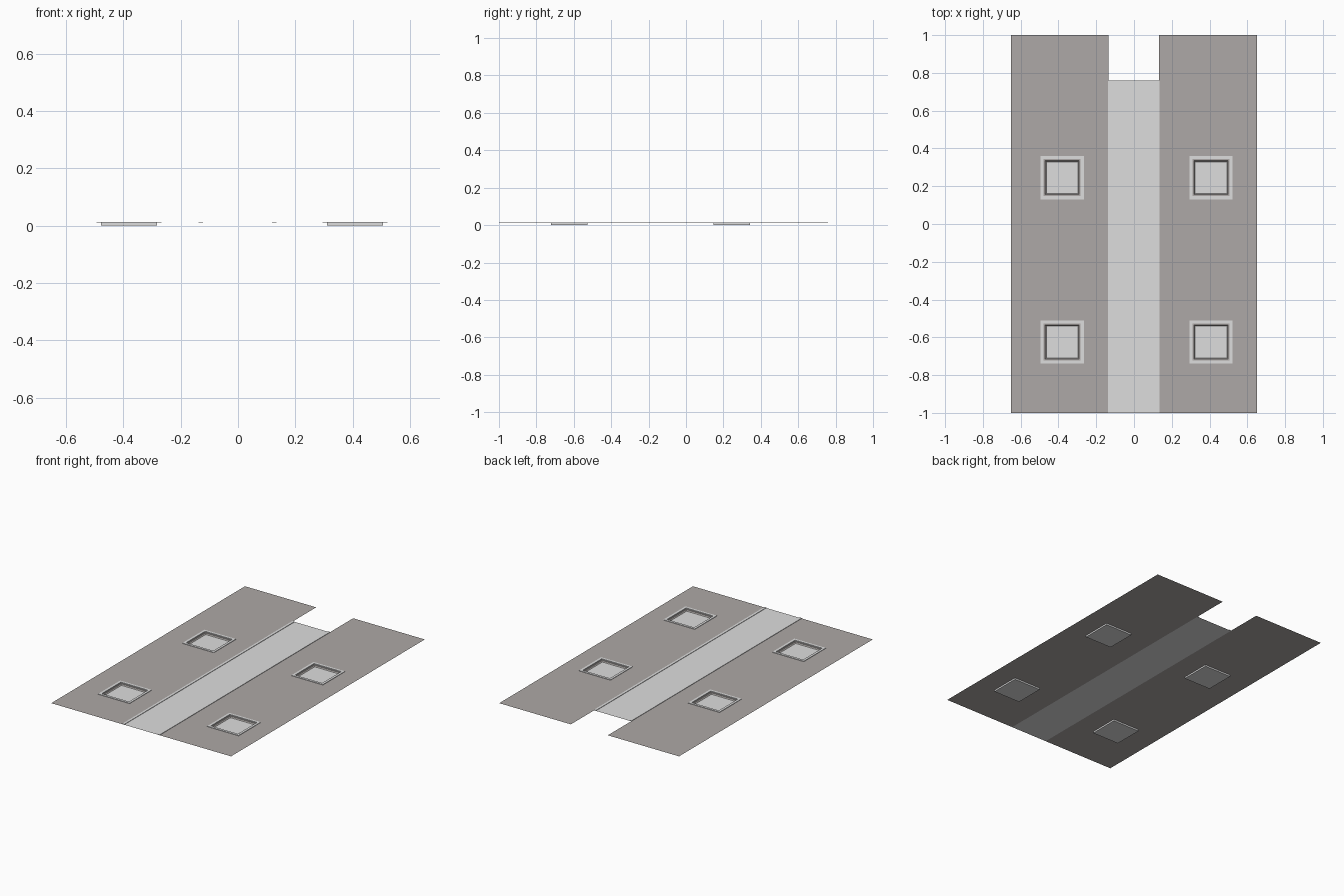
import bpy, bmesh

if "Cube" in bpy.data.objects:
    bpy.data.objects.remove(bpy.data.objects["Cube"])

def material(name, col):
    m = bpy.data.materials.new(name)
    m.diffuse_color = (*col, 1)
    m.use_nodes = True
    m.node_tree.nodes["Principled BSDF"].inputs["Base Color"].default_value = m.diffuse_color
    return m

PANEL = material("warm grey panel", (0.42, 0.395, 0.385))
LIGHT = material("light grey", (0.73, 0.73, 0.73))

DECK, LIP = 0.0105, 0.0135           # sheet level, top of raised trim
WIN_Y = (-0.625, 0.245)
HOLE = 0.098                         # half width of a window opening

def finish(name, bm, mats):
    me = bpy.data.meshes.new(name)
    bm.to_mesh(me)
    bm.free()
    ob = bpy.data.objects.new(name, me)
    bpy.context.collection.objects.link(ob)
    for m in mats:
        me.materials.append(m)
    return ob

def quad(bm, x0, x1, y0, y1, z):
    return bm.faces.new([bm.verts.new(p) for p in
                         ((x0, y0, z), (x1, y0, z), (x1, y1, z), (x0, y1, z))])

# Flat side panel with two square openings
def side_panel(name, x0, x1, cx):
    bm = bmesh.new()
    xs = [x0, cx - HOLE, cx + HOLE, x1]
    ys = [-1] + [y + s * HOLE for y in WIN_Y for s in (-1, 1)] + [1]
    for i in range(3):
        for j in range(5):
            if not (i == 1 and j % 2 == 1):
                quad(bm, xs[i], xs[i + 1], ys[j], ys[j + 1], DECK)
    bmesh.ops.remove_doubles(bm, verts=bm.verts, dist=1e-5)
    bmesh.ops.dissolve_limit(bm, angle_limit=0.01, verts=bm.verts, edges=bm.edges)
    finish(name, bm, [PANEL])

# Window: concentric square rings stepping from the raised lip down to the pane
def window(name, cx, cy):
    bm = bmesh.new()
    # (half width, height, material of the band leading to it)
    rings = [(0.114, DECK, 1), (0.114, LIP, 1), (HOLE, LIP, 1), (HOLE, 0.007, 1),
             (0.090, 0.007, 0), (0.084, 0.001, 0)]
    prev = None
    for r, z, mat in rings:
        ring = [bm.verts.new((cx + sx * r, cy + sy * r, z))
                for sx, sy in ((-1, -1), (1, -1), (1, 1), (-1, 1))]
        if prev:
            for k in range(4):
                n = (k + 1) % 4
                f = bm.faces.new((prev[k], prev[n], ring[n], ring[k]))
                f.material_index = mat
        prev = ring
    bm.faces.new(prev).material_index = 1
    finish(name, bm, [PANEL, LIGHT])
    # shallow tray under the window
    bm = bmesh.new()
    base = quad(bm, cx - HOLE, cx + HOLE, cy - HOLE, cy + HOLE, 0)
    ext = bmesh.ops.extrude_face_region(bm, geom=[base], use_keep_orig=True)
    top = [g for g in ext["geom"] if isinstance(g, bmesh.types.BMFace)]
    for f in top:
        for v in f.verts:
            v.co.z = DECK
    bmesh.ops.delete(bm, geom=top, context="FACES_ONLY")
    bmesh.ops.recalc_face_normals(bm, faces=bm.faces)
    base.normal_update()
    if base.normal.z > 0:
        bmesh.ops.reverse_faces(bm, faces=bm.faces)
    finish(name + "_tray", bm, [LIGHT])

for side, x0, x1, cx in (("left", -0.65, -0.135, -0.38), ("right", 0.132, 0.65, 0.408)):
    side_panel(side + "_panel", x0, x1, cx)
    for end, cy in zip(("front", "back"), WIN_Y):
        window(f"{side}_{end}_window", cx, cy)

# Central walkway sheet
bm = bmesh.new()
quad(bm, -0.135, 0.132, -1, 0.76, DECK)
finish("centre_strip", bm, [LIGHT])

# Raised trim along both walkway edges
for side, x0, x1 in (("left", -0.137, -0.122), ("right", 0.119, 0.134)):
    bm = bmesh.new()
    bmesh.ops.create_cube(bm, size=1)
    for v in bm.verts:
        v.co = (x0 if v.co.x < 0 else x1, -1 if v.co.y < 0 else 0.76,
                DECK + 0.0002 if v.co.z < 0 else LIP)
    finish(side + "_trim", bm, [LIGHT])
